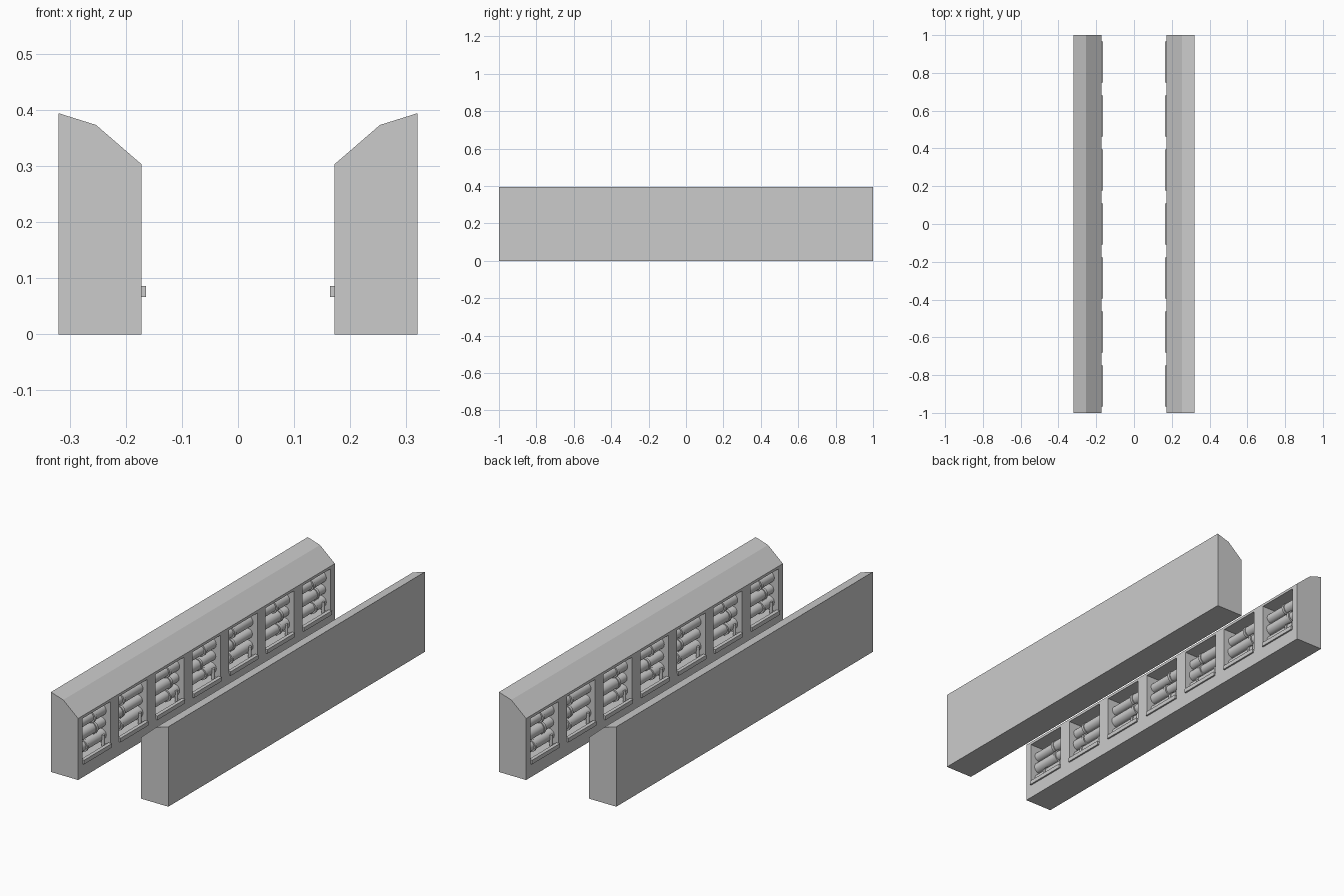
import bpy, bmesh, math, random
from mathutils import Matrix, Vector

if "Cube" in bpy.data.objects:
    bpy.data.objects.remove(bpy.data.objects["Cube"])

random.seed(4)
BAYS = 7
STEP = 2 / BAYS
CENTRES = [(i - (BAYS - 1) / 2) * STEP for i in range(BAYS)]
FACE, BACK = 0.172, 0.272       # inner wall face and rear of the niches
NICHE_W, FLOOR, TOP = 0.22, 0.076, 0.29


def finish(bm, name, smooth=False):
    bmesh.ops.recalc_face_normals(bm, faces=bm.faces[:])
    me = bpy.data.meshes.new(name)
    bm.to_mesh(me)
    bm.free()
    ob = bpy.data.objects.new(name, me)
    bpy.context.collection.objects.link(ob)
    bpy.ops.object.select_all(action='DESELECT')
    ob.select_set(True)
    bpy.context.view_layer.objects.active = ob
    if smooth:
        bpy.ops.object.shade_smooth_by_angle(angle=math.radians(40))
    return ob


def add_box(bm, lo, hi):
    lo, hi = Vector(lo), Vector(hi)
    size = hi - lo
    m = Matrix.Translation((lo + hi) / 2) @ Matrix.Diagonal((*size, 1))
    bmesh.ops.create_cube(bm, size=1, matrix=m)


def add_tube(bm, centre, radius, length, along_y=True, sides=16):
    rot = Matrix.Rotation(math.pi / 2, 4, 'X') if along_y else Matrix()
    bmesh.ops.create_cone(bm, cap_ends=True, segments=sides, radius1=radius,
                          radius2=radius, depth=length,
                          matrix=Matrix.Translation(centre) @ rot)


# Wall: sloped profile extruded along y
bm = bmesh.new()
profile = [(FACE, 0), (0.32, 0), (0.32, 0.394), (0.253, 0.373), (FACE, 0.303)]
face = bm.faces.new([bm.verts.new((x, -1, z)) for x, z in profile])
ext = bmesh.ops.extrude_face_region(bm, geom=[face])
bmesh.ops.translate(bm, vec=(0, 2, 0),
                    verts=[v for v in ext['geom'] if isinstance(v, bmesh.types.BMVert)])
wall = finish(bm, "right_wall")

# Niches cut into the inner face
bm = bmesh.new()
for y in CENTRES:
    add_box(bm, (FACE - 0.05, y - NICHE_W / 2, FLOOR), (BACK, y + NICHE_W / 2, TOP))
cutter = finish(bm, "niche_cutter")
cutter.hide_render = True
bpy.context.view_layer.objects.active = wall
mod = wall.modifiers.new("niches", 'BOOLEAN')
mod.operation, mod.object, mod.solver = 'DIFFERENCE', cutter, 'EXACT'
bpy.ops.object.modifier_apply(modifier=mod.name)
bpy.data.objects.remove(cutter)

# Sill strip under each niche
bm = bmesh.new()
for y in CENTRES:
    add_box(bm, (0.164, y - 0.108, 0.066), (0.182, y + 0.108, 0.086))
sills = finish(bm, "right_sills")

# Pipes in each niche, with sleeves, collars and a thin riser
bm = bmesh.new()
for y in CENTRES:
    for row, z in enumerate((0.118, 0.178, 0.238)):
        x = 0.222
        add_tube(bm, (x, y, z), 0.024, NICHE_W)
        joint = random.uniform(-0.06, 0.06)
        end = NICHE_W / 2 if row % 2 else -NICHE_W / 2
        add_tube(bm, (x, y + (joint + end) / 2, z), 0.027, abs(end - joint))
        add_tube(bm, (x, y + joint, z), 0.031, 0.014)
    add_tube(bm, (0.195, y - 0.085, (FLOOR + 0.13) / 2), 0.008, 0.13 - FLOOR, False, 10)
pipes = finish(bm, "right_pipes", smooth=True)

# Opposite side: same parts turned half a circle
for ob in (wall, sills, pipes):
    twin = ob.copy()
    twin.name = ob.name.replace("right", "left")
    twin.rotation_euler.z = math.pi
    bpy.context.collection.objects.link(twin)
